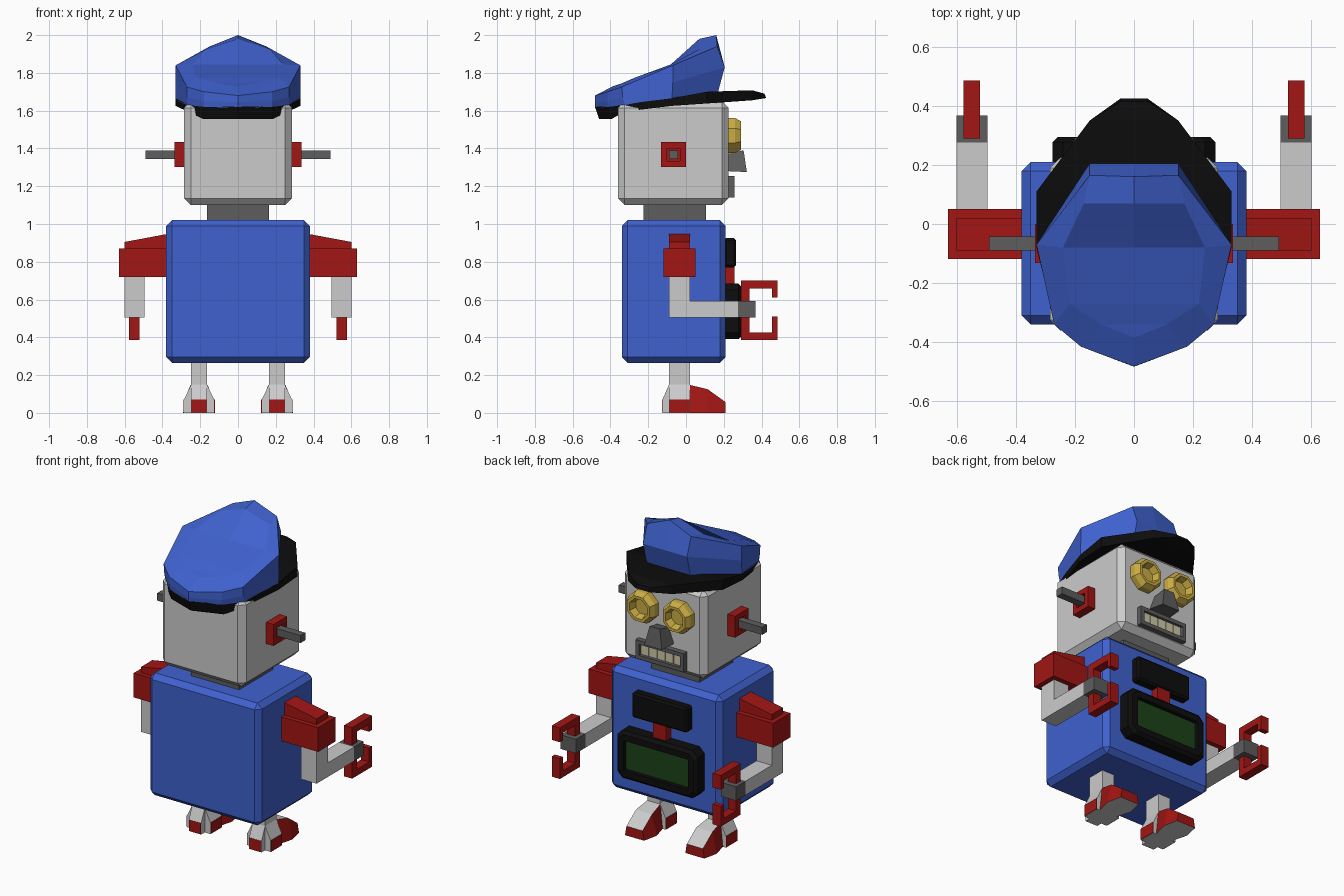
import bpy, bmesh, math

if "Cube" in bpy.data.objects:
    bpy.data.objects.remove(bpy.data.objects["Cube"])

COLORS = {
    "blue": (0.05, 0.12, 0.62), "red": (0.36, 0.008, 0.007), "black": (0.004, 0.004, 0.004),
    "gold": (0.60, 0.42, 0.06), "green": (0.012, 0.055, 0.009), "cream": (0.62, 0.58, 0.38),
    "dark": (0.11, 0.11, 0.11),
}
MATS = {}
for key, c in COLORS.items():
    MATS[key] = bpy.data.materials.new(key)
    MATS[key].diffuse_color = (*c, 1)


def loft(name, rings, mat=None, caps=(True, True), mirror=False, bevel=0):
    """Skin a list of equal-length closed rings."""
    bm = bmesh.new()
    vs = [[bm.verts.new(p) for p in r] for r in rings]
    n = len(rings[0])
    for a, b in zip(vs, vs[1:]):
        for i in range(n):
            j = (i + 1) % n
            bm.faces.new((a[i], a[j], b[j], b[i]))
    if caps[0]:
        bm.faces.new(vs[0])
    if caps[1]:
        bm.faces.new(vs[-1])
    bmesh.ops.remove_doubles(bm, verts=bm.verts, dist=1e-5)
    bmesh.ops.recalc_face_normals(bm, faces=bm.faces)
    me = bpy.data.meshes.new(name)
    bm.to_mesh(me)
    bm.free()
    ob = bpy.data.objects.new(name, me)
    bpy.context.collection.objects.link(ob)
    if mat:
        me.materials.append(MATS[mat])
    if bevel:
        m = ob.modifiers.new("bevel", 'BEVEL')
        m.width, m.segments = bevel, 1
    if mirror:
        m = ob.modifiers.new("mirror", 'MIRROR')
        m.use_mirror_merge = False
    return ob


def rect_y(x, z, y):
    """Rectangle facing y."""
    return [(x[0], y, z[0]), (x[1], y, z[0]), (x[1], y, z[1]), (x[0], y, z[1])]


def box(name, x, y, z, mat=None, **kw):
    return loft(name, [rect_y(x, z, y[0]), rect_y(x, z, y[1])], mat, **kw)


def prism(name, yz, x0, x1, mat=None, **kw):
    """Side profile pulled along x."""
    return loft(name, [[(x, y, z) for y, z in yz] for x in (x0, x1)], mat, **kw)


def sym(half):
    """Complete a half ring by mirroring it across x = 0."""
    return half + [(-x, y, z) for x, y, z in reversed(half) if x > 0]


# Body, neck, head
box("body", (-.38, .38), (-.34, .21), (.265, 1.02), "blue", bevel=.03)
box("neck", (-.165, .165), (-.225, .105), (1.0, 1.12), "dark")
box("head", (-.285, .285), (-.36, .225), (1.1, 1.65), bevel=.035)

# Cap crown
low = [(0, .17, 1.70), (.15, .17, 1.70), (.33, -.075, 1.655), (.27, -.325, 1.63),
       (.18, -.41, 1.62), (0, -.48, 1.615)]
mid = [(0, .205, 1.83), (.15, .205, 1.83), (.33, -.07, 1.75), (.27, -.335, 1.67),
       (.18, -.415, 1.65), (0, -.483, 1.645)]
rim = [(0, .16, 2.0), (.15, .165, 1.94), (.33, -.07, 1.84), (.27, -.34, 1.725),
       (.18, -.415, 1.70), (0, -.482, 1.68)]
top = [(0, .07, 1.98), (.17, .07, 1.925), (.24, -.08, 1.845), (.22, -.27, 1.775),
       (.11, -.34, 1.745), (0, -.385, 1.73)]
ridge = [(0, y, 1.98 if y > 0 else z) for _, y, z in top]
loft("cap_crown", [sym(low), sym(mid), sym(rim), sym(top),
                   [(0, y, z) for (_, y, z) in
                    ridge + [ridge[i] for i in (4, 3, 2, 1)]]], "blue", caps=(True, False))

# Cap band and visor
vis_top = [(.045, .415, 1.69), (.15, .35, 1.708), (.33, .11, 1.70), (.33, -.08, 1.665),
           (.27, -.325, 1.635), (.18, -.41, 1.625), (0, -.482, 1.62)]
vis_low = [(.045, .425, 1.667), (.15, .35, 1.655), (.33, .11, 1.638), (.33, -.08, 1.625),
           (.265, -.325, 1.595), (.18, -.395, 1.555), (0, -.46, 1.555)]


def centre(ring):
    return [(0, y, z) for _, y, z in ring]


loft("cap_visor", [centre(sym(vis_low)), sym(vis_low), sym(vis_top), centre(sym(vis_top))],
     "black", caps=(False, False))


# Recessed rectangular frames around an axis: ear pieces use x, others use y
def frame(name, x, z, y0, y1, wall, depth, mat, chamfer=0):
    def ring(inset, y, c):
        a, b, d, e = x[0] + inset, x[1] - inset, z[0] + inset, z[1] - inset
        if not c:
            return rect_y((a, b), (d, e), y)
        return [(a + c, y, d), (b - c, y, d), (b, y, d + c), (b, y, e - c),
                (b - c, y, e), (a + c, y, e), (a, y, e - c), (a, y, d + c)]
    c = chamfer
    return loft(name, [ring(0, y0, c), ring(0, y1 - c * .5, c), ring(c * .5, y1, c),
                       ring(wall, y1, c * .2), ring(wall, y1 - depth, c * .2)], mat)


# Ears
def sq_x(x, r):
    return [(x, -.066 + a * r, 1.367 + b * r) for a, b in ((-1, -1), (1, -1), (1, 1), (-1, 1))]


loft("ear", [sq_x(.27, .066), sq_x(.335, .066), sq_x(.335, .034), sq_x(.30, .034)],
     "red", mirror=True)
loft("ear_rod", [sq_x(.29, .023), sq_x(.49, .023)], "dark", mirror=True)


# Eyes: eight-sided cups
def octagon(y, r):
    return [(.122 + r * math.cos(math.pi * (i + .5) / 4), y,
             1.468 + r * math.sin(math.pi * (i + .5) / 4)) for i in range(8)]


loft("eye", [octagon(.21, .1), octagon(.26, .1), octagon(.292, .082),
             octagon(.292, .064), octagon(.25, .05)], "gold", mirror=True)

# Nose
loft("nose", [[(-.04, .215, 1.37), (.04, .215, 1.37), (.035, .305, 1.39), (-.035, .305, 1.39)],
              [(-.075, .215, 1.28), (.075, .215, 1.28), (.06, .322, 1.275), (-.06, .322, 1.275)]],
     "dark")

# Mouth and teeth
frame("mouth_frame", (-.165, .165), (1.14, 1.255), .21, .258, .024, .03, "dark")
for i in range(5):
    x = -.14 + i * .056
    box("tooth", (x + .002, x + .054), (.22, .242), (1.166, 1.231), "cream")

# Chest panels
box("chest_plate", (-.19, .19), (.2, .265), (.77, .925), "black", bevel=.012)
box("panel_link", (-.045, .045), (.2, .258), (.66, .79), "red")
frame("screen_frame", (-.275, .275), (.39, .685), .2, .295, .055, .03, "black", chamfer=.035)
box("screen", (-.218, .218), (.23, .272), (.447, .628), "green")

# Arms
box("shoulder", (.37, .63), (-.118, .05), (.72, .87), "red", mirror=True)
loft("shoulder_cap", [[(.37, y, .86), (.6, y, .86), (.6, y, .905), (.37, y, .948)]
                      for y in (-.09, .02)], "red", mirror=True)
prism("arm", [(-.09, .74), (-.09, .505), (.275, .505), (.275, .592), (.02, .592), (.02, .74)],
      .495, .6, mirror=True)
box("wrist", (.495, .6), (.275, .367), (.505, .592), "dark", mirror=True)
prism("claw", [(.29, .385), (.485, .385), (.485, .51), (.455, .51), (.455, .425), (.335, .425),
               (.335, .658), (.455, .658), (.455, .612), (.485, .612), (.485, .70), (.29, .70)],
      .522, .577, "red", mirror=True)

# Legs and feet
CX = .206
box("leg", (CX - .042, CX + .042), (-.09, .02), (0, .28), mirror=True)
prism("heel", [(-.09, .15), (-.125, .07), (-.125, 0), (-.08, 0), (-.08, .15)],
      CX - .042, CX + .042, mirror=True)
box("heel_tip", (CX - .04, CX + .04), (-.127, -.12), (.001, .07), "red", mirror=True)
for s in (-1, 1):
    loft("foot_side", [[(CX + s * u, y, z) for u, z in
                        ((.04, 0), (.08, 0), (.08, .07), (.042, .15), (.04, .15))]
                       for y in (-.09, .02)], mirror=True)
    xs = sorted((CX + s * .078, CX + s * .083))
    box("foot_side_tip", xs, (-.088, .018), (.001, .07), "red", mirror=True)


def toe_ring(y, bottom, top_w, h):
    return [(CX - bottom, y, 0), (CX + bottom, y, 0), (CX + top_w, y, h), (CX - top_w, y, h)]


toe = loft("toe", [toe_ring(.02, .06, .045, .148), toe_ring(.115, .085, .055, .125),
                   toe_ring(.208, .065, .055, .058)], "red", mirror=True)
toe.data.materials.append(None)
for p in toe.data.polygons:
    if abs(p.normal.z) > .7 or p.normal.y < -.9:
        p.material_index = 1

for m in bpy.data.materials:
    if m.users and not m.is_grease_pencil:
        m.use_nodes = True
        m.node_tree.nodes["Principled BSDF"].inputs["Base Color"].default_value = m.diffuse_color
